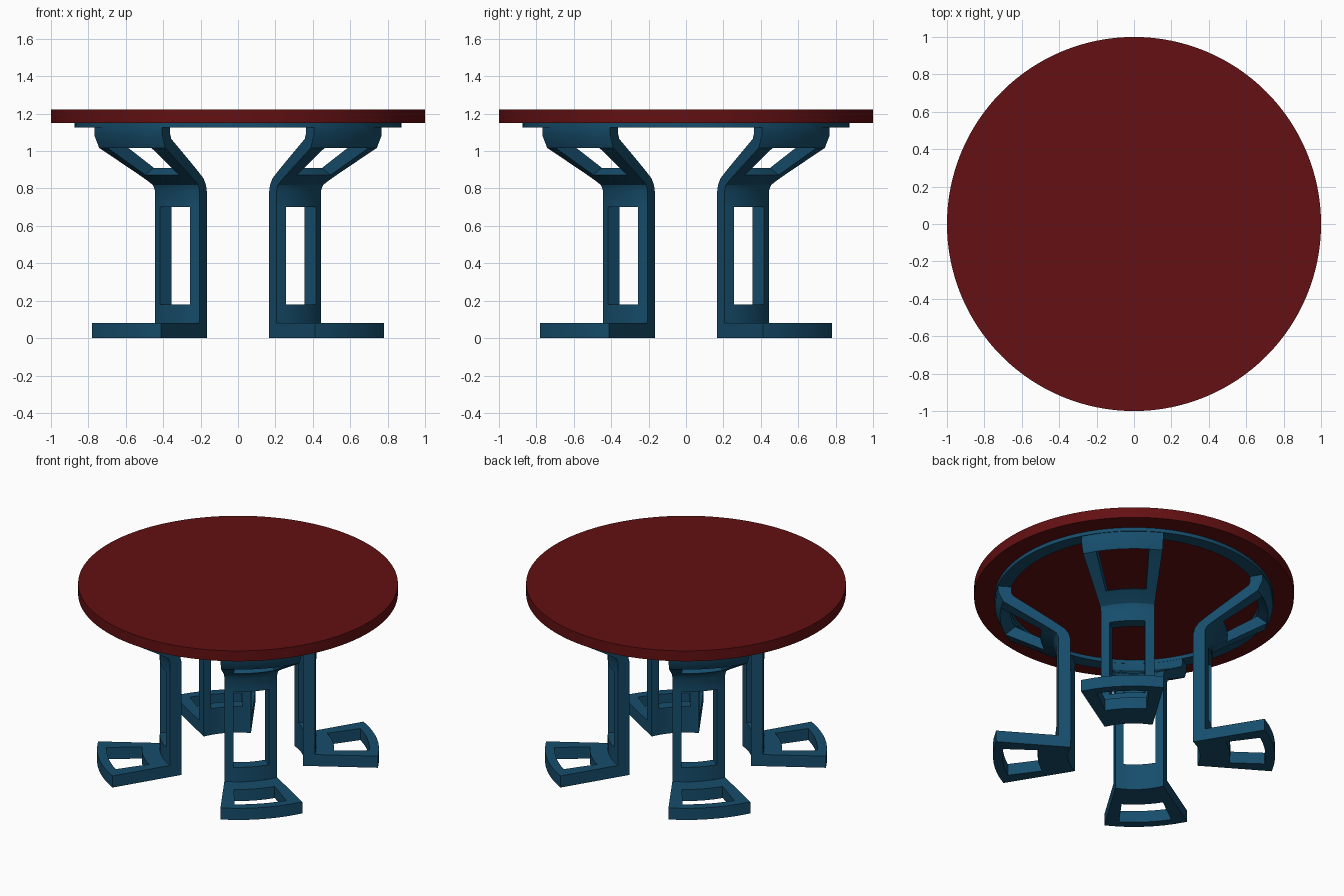
import bpy, bmesh, math

if "Cube" in bpy.data.objects:
    bpy.data.objects.remove(bpy.data.objects["Cube"])


def material(name, rgb):
    m = bpy.data.materials.new(name)
    m.diffuse_color = (*rgb, 1)
    m.use_nodes = True
    m.node_tree.nodes["Principled BSDF"].inputs["Base Color"].default_value = m.diffuse_color
    return m


RED = material("dark_red", (0.125, 0.005, 0.006))
BLUE = material("deep_blue", (0.008, 0.075, 0.15))


def finish(name, bm, mat, angle=28):
    bmesh.ops.recalc_face_normals(bm, faces=bm.faces)
    me = bpy.data.meshes.new(name)
    bm.to_mesh(me)
    bm.free()
    me.materials.append(mat)
    ob = bpy.data.objects.new(name, me)
    bpy.context.collection.objects.link(ob)
    bpy.ops.object.select_all(action='DESELECT')
    ob.select_set(True)
    bpy.context.view_layer.objects.active = ob
    bpy.ops.object.shade_smooth_by_angle(angle=math.radians(angle))
    return ob


def ring(name, inner, outer, z0, z1, mat, n=128):
    """Flat ring, or a solid disc when inner is 0."""
    bm = bmesh.new()
    loop = lambda r, z: [bm.verts.new((r * math.cos(2 * math.pi * i / n),
                                       r * math.sin(2 * math.pi * i / n), z)) for i in range(n)]
    loops = [loop(outer, z0), loop(outer, z1)]
    if inner:
        loops += [loop(inner, z1), loop(inner, z0)]
        pairs = [(0, 1), (1, 2), (2, 3), (3, 0)]
    else:
        pairs = [(0, 1)]
        for l in loops:
            bm.faces.new(l)
    for a, b in pairs:
        for i in range(n):
            k = (i + 1) % n
            bm.faces.new((loops[a][i], loops[a][k], loops[b][k], loops[b][i]))
    return finish(name, bm, mat)


# Leg profile from foot tip to ring: inner (radius, z), outer (radius, z)
STATIONS = [
    ((.843, 0), (.843, .08)), ((.785, 0), (.785, .08)), ((.57, 0), (.57, .08)),
    ((.385, 0), (.46, .08)), ((.385, .18), (.46, .18)), ((.385, .70), (.46, .70)),
    ((.385, .78), (.46, .79)), ((.395, .82), (.472, .818)), ((.42, .855), (.50, .838)),
    ((.50, .91), (.555, .872)), ((.74, 1.065), (.80, 1.017)),
    ((.75, 1.09), (.83, 1.085)), ((.75, 1.13), (.83, 1.13)),
]
WINDOWS = (1, 4, 9)            # spans between stations that are open
COLUMNS = [-1, -.66, -.44, -.22, 0, .22, .44, .66, 1]


def leg(name, direction):
    bm = bmesh.new()

    def point(p, s):
        r, z = p
        w = .168 + .24 * (r - .46)              # leg widens outward
        a = direction + s * math.atan2(w, r)
        R = math.hypot(r, w)
        return bm.verts.new((R * math.cos(a), R * math.sin(a), z))

    g = [[[point(p, s) for s in COLUMNS] for p in st] for st in STATIONS]
    ni, nj = len(STATIONS) - 1, len(COLUMNS) - 1

    def solid(i, j):
        if not (0 <= i < ni and 0 <= j < nj):
            return False
        return not (i in WINDOWS and 0 < j < nj - 1)

    for i in range(ni):
        for j in range(nj):
            if not solid(i, j):
                continue
            corners = [(i, j), (i, j + 1), (i + 1, j + 1), (i + 1, j)]
            for side in (0, 1):
                bm.faces.new([g[a][side][b] for a, b in corners])
            # walls along outer edges and window openings
            neighbours = [(i - 1, j), (i, j + 1), (i + 1, j), (i, j - 1)]
            for k, nb in enumerate(neighbours):
                if not solid(*nb):
                    (a, b), (c, d) = corners[k], corners[(k + 1) % 4]
                    bm.faces.new((g[a][0][b], g[c][0][d], g[c][1][d], g[a][1][b]))
    bmesh.ops.delete(bm, geom=[v for v in bm.verts if not v.link_faces], context='VERTS')
    return finish(name, bm, BLUE)


# Table top and the support ring below it
ring("table_top", 0, 1.0, 1.15, 1.222, RED)
ring("support_ring", .785, .873, 1.125, 1.15, BLUE)

# Four legs on the diagonals
for n, label in enumerate(("back_right", "back_left", "front_left", "front_right")):
    leg(label + "_leg", math.radians(45 + 90 * n))
